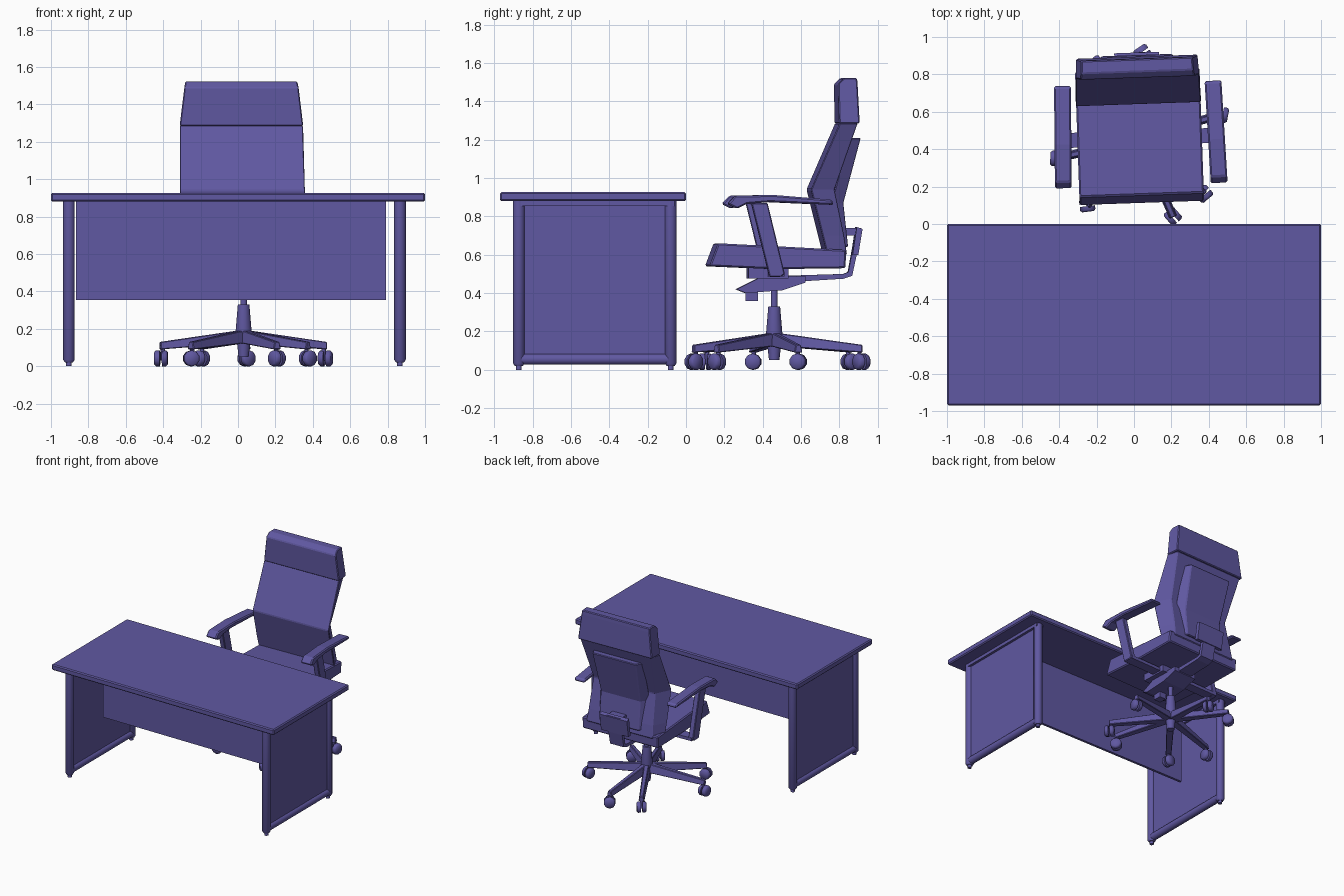
import bpy, bmesh, math
from mathutils import Vector, Matrix

if "Cube" in bpy.data.objects:
    bpy.data.objects.remove(bpy.data.objects["Cube"])

mat = bpy.data.materials.new("muted violet")
mat.diffuse_color = (0.117, 0.098, 0.36, 1)
mat.use_nodes = True
mat.node_tree.nodes["Principled BSDF"].inputs["Base Color"].default_value = mat.diffuse_color

CX, CY = 0.03, 0.46                       # chair column position
YAW = (Matrix.Translation((CX, CY, 0)) @ Matrix.Rotation(math.radians(2), 4, 'Z')
       @ Matrix.Translation((0, -CY, 0)))  # upper chair: x measured from its middle


def loft(name, rings, m=None, bevel=0, smooth=False):
    """Skin a list of equal-length point rings and cap both ends."""
    bm = bmesh.new()
    rows = [[bm.verts.new(p) for p in r] for r in rings]
    n = len(rows[0])
    for a, b in zip(rows, rows[1:]):
        for i in range(n):
            bm.faces.new((a[i], a[(i + 1) % n], b[(i + 1) % n], b[i]))
    bm.faces.new(rows[0])
    bm.faces.new(rows[-1])
    bmesh.ops.recalc_face_normals(bm, faces=bm.faces)
    if m:
        bm.transform(m)
    me = bpy.data.meshes.new(name)
    bm.to_mesh(me)
    bm.free()
    me.materials.append(mat)
    ob = bpy.data.objects.new(name, me)
    bpy.context.collection.objects.link(ob)
    if bevel:
        mod = ob.modifiers.new("bevel", 'BEVEL')
        mod.width, mod.segments = bevel, 1
    if smooth:
        bpy.ops.object.select_all(action='DESELECT')
        ob.select_set(True)
        bpy.context.view_layer.objects.active = ob
        bpy.ops.object.shade_smooth_by_angle(angle=math.radians(50))
    return ob


def box(name, x0, x1, y0, y1, z0, z1, m=None, bevel=0):
    return loft(name, [[(x0, y0, z), (x1, y0, z), (x1, y1, z), (x0, y1, z)]
                       for z in (z0, z1)], m, bevel)


def prism(name, profile, x0, x1, m=None, bevel=0):
    """Extrude a (y, z) profile along x."""
    return loft(name, [[(x, y, z) for y, z in profile] for x in (x0, x1)], m, bevel)


def tube(name, stops, n=12, m=None):
    """Round rod through (point, radius) stops on one straight axis."""
    axis = Vector(stops[-1][0]) - Vector(stops[0][0])
    q = axis.to_track_quat('Z', 'Y')
    rings = [[Vector(p) + q @ Vector((r * math.cos(t), r * math.sin(t), 0))
              for t in [2 * math.pi * (i + .5) / n for i in range(n)]] for p, r in stops]
    return loft(name, rings, m, smooth=True)


# ---- desk
box("desk_top", -1, 1, -0.97, 0, 0.88, 0.927, bevel=0.008)
box("modesty_panel", -0.866, 0.79, -0.5, -0.48, 0.353, 0.88)
for side, x in (("left", -0.904), ("right", 0.866)):
    for end, y in (("front", -0.872), ("back", -0.08)):
        tube(f"{side}_{end}_leg", [((x, y, 0.02), 0.022), ((x, y, 0.035), 0.032),
                                   ((x, y, 0.88), 0.032)])
        tube(f"{side}_{end}_foot", [((x, y, 0), 0.016), ((x, y, 0.03), 0.016)], 8)
    tube(f"{side}_bottom_rail", [((x, -0.88, 0.055), 0.029), ((x, -0.07, 0.055), 0.029)])
    box(f"{side}_top_rail", x - 0.03, x + 0.03, -0.88, -0.06, 0.855, 0.88)
    box(f"{side}_side_panel", x - 0.01, x + 0.01, -0.87, -0.08, 0.06, 0.87)

# ---- chair seat
prism("seat", [(0.155, 0.66), (0.11, 0.54), (0.45, 0.525), (0.82, 0.53), (0.825, 0.625),
               (0.45, 0.645)], -0.333, 0.333, YAW, 0.008)


# ---- backrest: (z, front y, rear y, front half width, rear half width)
def back_part(name, rows):
    loft(name, [[(-f, a, z), (f, a, z), (r, b, z), (-r, b, z)] for z, a, b, f, r in rows],
         YAW, 0.006)


back_part("headrest", [(1.285, 0.787, 0.895, 0.331, 0.325),
                       (1.49, 0.782, 0.885, 0.306, 0.30),
                       (1.522, 0.815, 0.882, 0.30, 0.297)])
back_part("back_cushion", [(0.60, 0.725, 0.83, 0.333, 0.29),
                           (0.70, 0.70, 0.815, 0.338, 0.28),
                           (0.94, 0.64, 0.765, 0.337, 0.27),
                           (1.287, 0.79, 0.885, 0.331, 0.31)])
back_part("back_shell", [(0.64, 0.80, 0.84, 0.20, 0.17), (0.87, 0.75, 0.815, 0.22, 0.17),
                         (1.21, 0.84, 0.905, 0.22, 0.19)])

# ---- mechanism under the seat and rear bracket
box("seat_plate", -0.14, 0.14, 0.32, 0.53, 0.475, 0.53, YAW)
prism("tilt_mechanism", [(0.26, 0.42), (0.38, 0.48), (0.62, 0.49), (0.62, 0.455),
                         (0.50, 0.415), (0.31, 0.40)], -0.10, 0.10, YAW)
prism("rear_bracket", [(0.50, 0.455), (0.82, 0.475), (0.865, 0.49), (0.91, 0.70),
                       (0.912, 0.74), (0.83, 0.74), (0.83, 0.70), (0.88, 0.70),
                       (0.845, 0.51), (0.82, 0.50), (0.50, 0.49)], -0.06, 0.06, YAW)
prism("bracket_plate", [(0.865, 0.60), (0.895, 0.60), (0.917, 0.735), (0.887, 0.745)],
      -0.12, 0.12, YAW)
box("tension_knob", -0.03, 0.03, 0.31, 0.375, 0.36, 0.41, YAW)

# ---- armrests, mirrored
for side, s in (("left", -1), ("right", 1)):
    m = (YAW @ Matrix.Translation((s * 0.41, 0.47, 0))
         @ Matrix.Rotation(s * math.radians(1.5), 4, 'Z') @ Matrix.Translation((0, -0.47, 0)))
    pad = [(0.20, 0.865), (0.24, 0.908), (0.44, 0.912), (0.745, 0.887), (0.755, 0.86),
           (0.42, 0.875), (0.30, 0.865), (0.25, 0.84)]
    prism(f"{side}_arm_pad", pad, -0.045, 0.045, m, 0.008)
    prism(f"{side}_arm_post", [(0.325, 0.87), (0.41, 0.87), (0.50, 0.50), (0.48, 0.485),
                               (0.42, 0.485)], -0.022, 0.022, m, 0.005)
    a, b = sorted((s * 0.10, s * 0.42))
    box(f"{side}_arm_bracket", a, b, 0.42, 0.50, 0.487, 0.512, YAW)

# ---- column and base
tube("gas_spring", [((CX, CY, 0.30), 0.018), ((CX, CY, 0.44), 0.018)])
tube("column", [((CX, CY, 0.05), 0.028), ((CX, CY, 0.12), 0.036), ((CX, CY, 0.19), 0.044),
                ((CX, CY, 0.33), 0.032)])
for i, deg in enumerate((16, 88, 120, 194, 232, 293, 319), 1):
    m = Matrix.Translation((CX, CY, 0)) @ Matrix.Rotation(math.radians(deg), 4, 'Z')
    # tapered arm running outwards along local x
    loft(f"base_arm_{i}", [[(x, -w, z0), (x, w, z0), (x, w * .6, z1), (x, -w * .6, z1)]
                           for x, w, z0, z1 in ((0.0, .030, .125, .195),
                                                (0.46, .022, .09, .13))], m, 0.004)
    tube(f"castor_stem_{i}", [((0.445, 0, 0.03), 0.012), ((0.445, 0, 0.10), 0.012)], 8, m)
    # twin wheels, each castor swivelled differently
    w = m @ Matrix.Translation((0.455, 0, 0.042)) @ Matrix.Rotation(i * 1.1, 4, 'Z')
    for side, s in (("a", -1), ("b", 1)):
        tube(f"castor_wheel_{i}{side}", [((0, s * 0.006, 0), 0.043), ((0, s * 0.026, 0), 0.043),
                                         ((0, s * 0.036, 0), 0.034)], 10, w)
